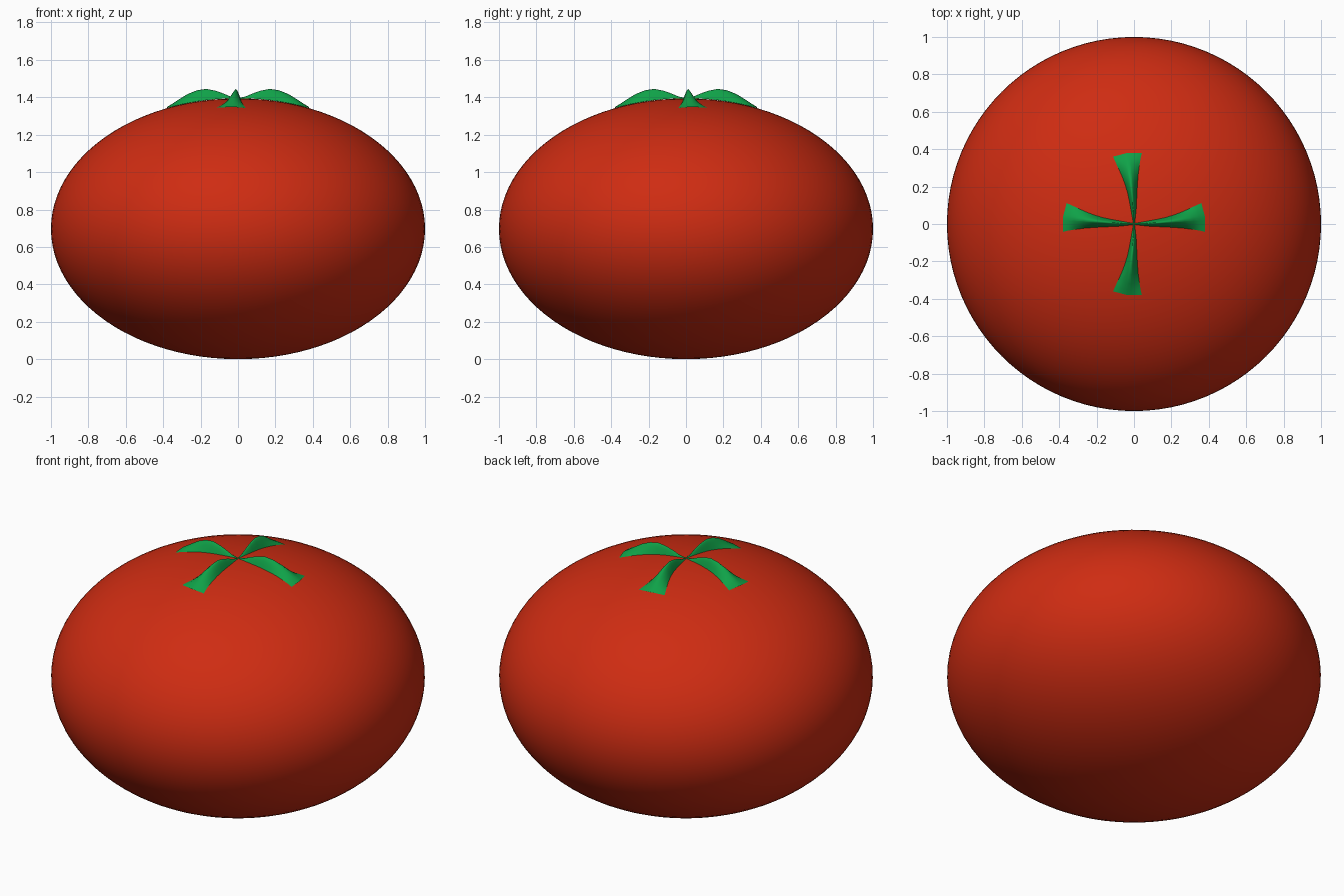
import bpy, math

if "Cube" in bpy.data.objects:
    bpy.data.objects.remove(bpy.data.objects["Cube"])

H = 0.697  # half height of the fruit


def material(name, rgb):
    m = bpy.data.materials.new(name)
    m.diffuse_color = (*rgb, 1)
    m.use_nodes = True
    m.node_tree.nodes["Principled BSDF"].inputs["Base Color"].default_value = m.diffuse_color
    return m


def surface(x, y):
    return H + H * math.sqrt(1 - x * x - y * y)


red = material("red_skin", (0.62, 0.025, 0.006))
green = material("green_leaf", (0.005, 0.36, 0.065))

# Fruit: flattened smooth sphere
bpy.ops.mesh.primitive_uv_sphere_add(segments=96, ring_count=48, radius=1, location=(0, 0, H))
body = bpy.context.object
body.name = "fruit_body"
body.scale = (1, 1, H)
bpy.ops.object.transform_apply(location=True, rotation=False, scale=True)
bpy.ops.object.shade_smooth()
body.data.materials.append(red)

# Leaf stations: distance out, left edge, right edge, ridge offset, ridge height
STATIONS = [
    (0.00, 0.003, -0.003, 0.000, 1.394),
    (0.04, 0.010, -0.008, 0.002, 1.404),
    (0.08, 0.017, -0.012, 0.004, 1.421),
    (0.12, 0.024, -0.014, 0.007, 1.435),
    (0.17, 0.034, -0.016, 0.012, 1.445),
    (0.22, 0.048, -0.019, 0.017, 1.437),
    (0.27, 0.066, -0.023, 0.023, 1.417),
    (0.32, 0.087, -0.030, 0.029, 1.386),
    (0.35, 0.100, -0.035, 0.033, 1.366),
    (0.38, 0.112, -0.042, 0.036, 1.348),
]
N = 8  # strips across a leaf


def leaf(name, place):
    verts, faces = [], []
    for r, left, right, mid, top in STATIONS:
        for i in range(N + 1):
            t = 2 * i / N - 1
            off = mid + (right - mid) * t if t > 0 else mid + (mid - left) * t
            # outer end sweeps back slightly at the left edge
            out = r - 0.02 * (r / 0.38) ** 2 * max(0, -t)
            base = surface(out, off) + 0.001
            z = base + max(top - base, 0.001) * (1 - abs(t) ** 1.5)
            verts.append((*place(out, off), z))
    w = N + 1
    for j in range(len(STATIONS) - 1):
        for i in range(N):
            a = j * w + i
            faces.append((a, a + 1, a + w + 1, a + w))
    me = bpy.data.meshes.new(name)
    me.from_pydata(verts, [], faces)
    # keep every leaf facing upward
    if sum(p.normal.z for p in me.polygons) < 0:
        me.flip_normals()
    me.shade_smooth()
    me.materials.append(green)
    bpy.context.collection.objects.link(bpy.data.objects.new(name, me))


# Four leaves, opposite pairs mirrored
leaf("leaf_right", lambda r, o: (r, o))
leaf("leaf_left", lambda r, o: (-r, o))
leaf("leaf_back", lambda r, o: (-o, r))
leaf("leaf_front", lambda r, o: (-o, -r))
